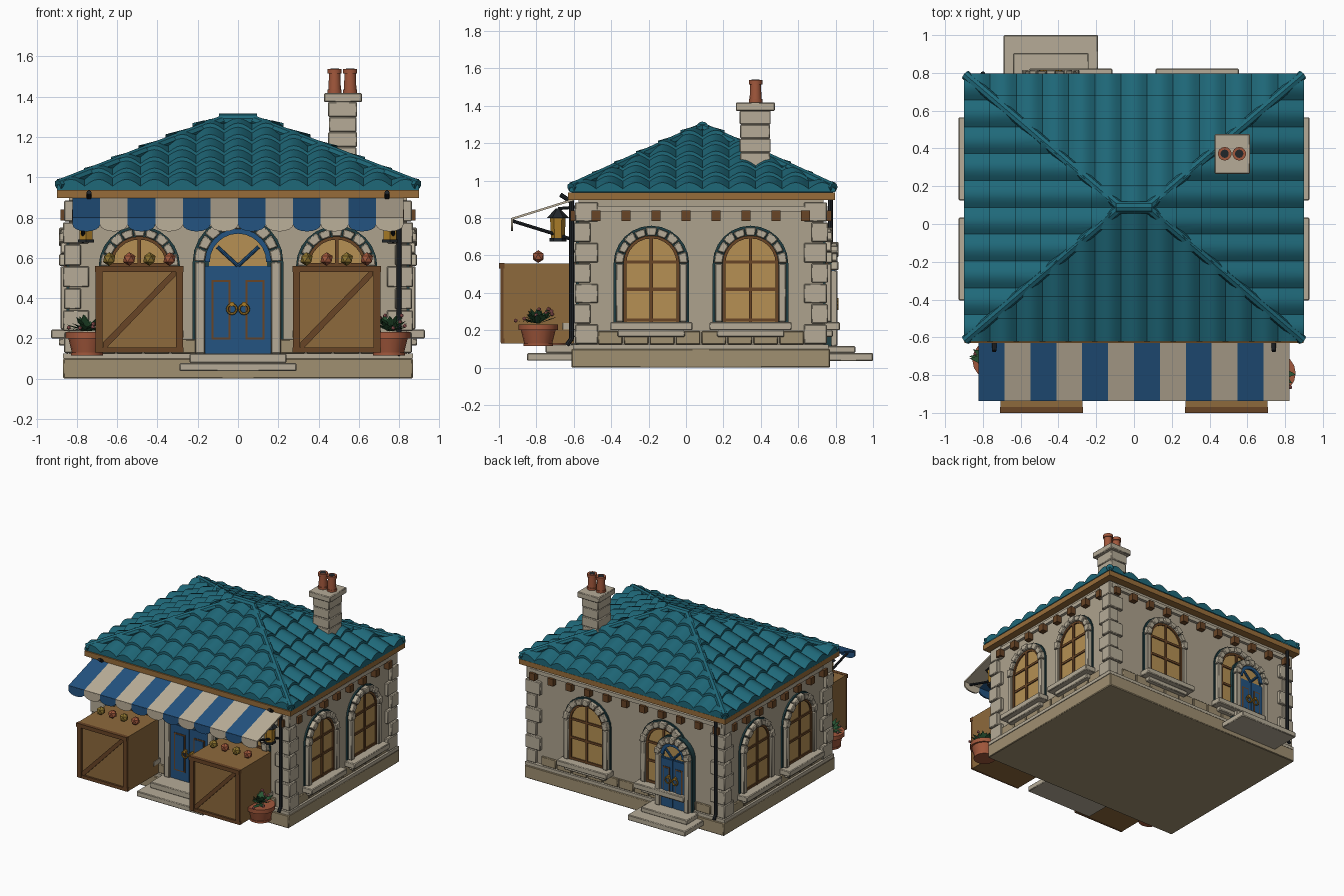
import bpy, bmesh, random
from math import sin, cos, pi, radians
from mathutils import Matrix, Vector

if "Cube" in bpy.data.objects:
    bpy.data.objects.remove(bpy.data.objects["Cube"])

random.seed(4)
T, I = Matrix.Translation, Matrix.Identity(4)
COL = dict(stone=(180, 170, 150), wall=(172, 161, 140), tan=(158, 142, 112), roof=(36, 104, 120),
           wood=(140, 105, 62), dark=(104, 70, 42), fascia=(150, 108, 60), glass=(180, 143, 84),
           blue=(40, 84, 128), cream=(186, 174, 152), terra=(160, 88, 62), leaf=(46, 88, 56),
           iron=(38, 42, 46), brass=(170, 125, 45), olive=(140, 115, 50), pink=(190, 110, 110),
           teal=(38, 66, 70))
parts = {}


def part(name, col):
    return parts.setdefault(name, (bmesh.new(), col))[0]


# ---- primitives; d = distance outward from a wall (local -y)
def box(bm, M, u0, u1, d0, d1, z0, z1):
    c = T(((u0 + u1) / 2, -(d0 + d1) / 2, (z0 + z1) / 2))
    bmesh.ops.create_cube(bm, size=1, matrix=M @ c @ Matrix.Diagonal((u1 - u0, d1 - d0, z1 - z0, 1)))


def prism(bm, M, pts, d0, d1):
    a, b = [[bm.verts.new(M @ Vector((u, -d, z))) for u, z in pts] for d in (d0, d1)]
    n = len(pts)
    bm.faces.new(a)
    bm.faces.new(b[::-1])
    for i in range(n):
        bm.faces.new((a[i], b[i], b[(i + 1) % n], a[(i + 1) % n]))


def rod(bm, p, q, r, r2=None, seg=8, M=I):
    p, q = M @ Vector(p), M @ Vector(q)
    R = (q - p).to_track_quat('Z', 'Y').to_matrix().to_4x4()
    bmesh.ops.create_cone(bm, cap_ends=True, segments=seg, radius1=r, radius2=r if r2 is None else r2,
                          depth=(q - p).length, matrix=T((p + q) / 2) @ R)


def arch(u, hw, z0, zs, n=12):
    return [(u - hw, z0), (u + hw, z0)] + [(u + hw * cos(pi * i / n), zs + hw * sin(pi * i / n)) for i in range(n + 1)]


def ring(bm, M, u, r0, r1, zs, d0, d1, n, gap=0.0, alt=0.0):
    for i in range(n):
        a, b = pi * i / n + gap, pi * (i + 1) / n - gap
        e = r1 + (alt if i % 2 == 0 else 0)
        prism(bm, M, [(u + r * cos(t), zs + r * sin(t)) for r, t in ((r0, a), (e, a), (e, b), (r0, b))],
              d0, d1 + alt * (i % 2 == 0))


def surround(M, u, hw, fw, z0, zs, d0, d1):
    bm = part('arch_stones', 'stone')
    ring(bm, M, u, hw, hw + fw, zs, d0, d1, 9, .015, .006)
    for s in (-1, 1):
        a, b = sorted((u + s * hw, u + s * (hw + fw)))
        box(bm, M, a, b, d0, d1, z0, zs)
    prism(part('arch_backing', 'teal'), M, arch(u, hw + fw + .012, z0, zs), 0, d0 + .012)


def window(M, u):
    hw, z0, zs = .15, .245, .557
    surround(M, u, hw, .04, z0, zs, 0, .042)
    prism(part('window_glass', 'glass'), M, arch(u, hw, z0, zs), 0, .016)
    bm = part('window_bars', 'dark')
    ring(bm, M, u, hw - .016, hw, zs, 0, .026, 12)
    for a, b in ((-hw, -hw + .016), (-.009, .009), (hw - .016, hw)):
        box(bm, M, u + a, u + b, 0, .026, z0, zs + (hw - .01 if abs(a) < .02 else 0))
    for z in (.255, .42, .565):
        box(bm, M, u - hw, u + hw, 0, .024, z - .009, z + .009)
    sill = part('window_sills', 'stone')
    box(sill, M, u - .22, u + .22, 0, .088, .2, .243)
    box(sill, M, u - .18, u + .18, 0, .05, .165, .2)


def door(M, u, hw, fw, z0, zs, d):
    surround(M, u, hw, fw, z0, zs, d, d + .045)
    prism(part('door_glass', 'glass'), M, arch(u, hw - .02, z0, zs), 0, d + .018)
    bm = part('doors', 'blue')
    ring(bm, M, u, hw - .025, hw, zs, d, d + .032, 12)
    box(bm, M, u - hw, u + hw, d, d + .022, z0, zs - .02)
    for s in (-1, 1):
        a, b = sorted((u + s * .004, u + s * hw))
        box(bm, M, a, b, d, d + .027, z0, zs - .03)
        m, w = (a + b) / 2, (b - a) * .3
        box(part('door_panel_trim', 'dark'), M, m - w, m + w, d, d + .031, z0 + .07, zs - .09)
        box(bm, M, m - w + .01, m + w - .01, d, d + .034, z0 + .08, zs - .1)
        rod(bm, (u, -d - .025, zs - .02), (u + s * hw * .62, -d - .025, zs + hw * .45), .009, M=M)
        h = part('door_handles', 'brass')
        hp = [(u + s * .03 + .024 * cos(k * pi / 5), -d - .045, z0 + .22 + .024 * sin(k * pi / 5)) for k in range(11)]
        for p, q in zip(hp, hp[1:]):
            rod(h, p, q, .006, seg=6, M=M)
        rod(h, (u + s * .03, -d - .02, z0 + .245), (u + s * .03, -d - .05, z0 + .245), .012, M=M)


# ---- body, plinth and steps
box(part('plinth', 'tan'), I, -.868, .868, -.77, .612, 0, .1)
box(part('plinth_course', 'stone'), I, -.868, .868, -.762, .604, .1, .125)
box(part('walls', 'wall'), I, -.84, .84, -.735, .575, .1, .9)
st = part('steps', 'stone')
box(st, I, -.29, .29, .58, .85, .037, .078)
box(st, I, -.24, .24, .58, .75, .078, .125)
box(st, I, -.69, -.19, -1, -.74, .035, .078)
box(st, I, -.64, -.24, -.905, -.74, .078, .115)

# ---- per-wall details: windows, corbels, mouldings, stone course
F, B = T((0, -.575, 0)), T((0, .735, 0)) @ Matrix.Rotation(pi, 4, 'Z')
R = T((.84, .08, 0)) @ Matrix.Rotation(pi / 2, 4, 'Z')
L = T((-.84, .08, 0)) @ Matrix.Rotation(-pi / 2, 4, 'Z')
for M, half, wins, n in ((F, .84, (-.49, .49), 11), (B, .84, (-.335, .335), 11),
                         (R, .655, (-.265, .265), 8), (L, .655, (-.265, .265), 8)):
    for u in wins:
        window(M, u)
    box(part('cornice', 'stone'), M, -half, half, 0, .022, .835, .865)
    for i in range(n):
        u = (i - (n - 1) / 2) * .16
        box(part('corbels', 'dark'), M, u - .024, u + .024, 0, .042, .785, .84)
        w = (2 * half - .2) / n / 2
        u = (2 * i - n + 1) * w
        box(part('stone_course', 'tan'), M, u - w + .004, u + w - .004, 0, .016, .125, .195)
door(F, 0, .165, .048, .125, .58, 0)
door(B, .44, .105, .042, .115, .52, .03)

# ---- corner quoins
for sx in (-1, 1):
    for y, sy in ((-.6, 1), (.76, -1)):
        for i in range(7):
            a, b = (.13, .09) if i % 2 else (.09, .13)
            o = 0 if i % 2 else .006
            x0, x1 = sorted((sx * (.87 - o), sx * (.87 - a)))
            y0, y1 = sorted((y + sy * o, y + sy * b))
            box(part('quoins', 'stone'), I, x0, x1, -y1, -y0, .127 + i * .109, .23 + i * .109)

# ---- roof: fascia, solid core, barrel tiles trimmed at the hips, ridge caps
box(part('fascia', 'fascia'), I, -.898, .898, -.796, .63, .896, .936)
core = part('roof_core', 'roof')
for x, y, z in [(sx * .89, y, .936) for sx in (-1, 1) for y in (-.615, .79)] + [(-.09, .088, 1.27), (.09, .088, 1.27)]:
    core.verts.new((x, y, z))
bmesh.ops.convex_hull(core, input=core.verts[:])


def tiles(name, M, half, top, run, cols, rows=6, rise=.335, seg=6):
    bm, w = part(name, 'roof'), 2 * half / cols
    for r in range(rows):
        for c in range(cols):
            ends = []
            for t, lift, k in ((r / rows, .018, 1.0), (min(1, (r + 1.15) / rows), .0, .85)):
                ends.append([bm.verts.new((-half + w * (c + s / seg), t * run,
                             .938 + t * rise + lift + .034 * k * sin(pi * s / seg))) for s in range(seg + 1)])
            a, b = ends
            lo = [bm.verts.new(v.co - Vector((0, 0, .018))) for v in (a[-1], a[0])]
            bm.faces.new(a + lo)
            for s in range(seg):
                bm.faces.new((a[s], a[s + 1], b[s + 1], b[s]))
    for s in (-1, 1):
        bmesh.ops.bisect_plane(bm, geom=bm.verts[:] + bm.edges[:] + bm.faces[:], plane_co=(s * half, 0, 0),
                               plane_no=(s * run, half - top, 0), clear_outer=True)
    bm.transform(M)


def turn(x, y, deg):
    return T((x, y, 0)) @ Matrix.Rotation(radians(deg), 4, 'Z')


tiles('roof_tiles_front', turn(0, -.622, 0), .9, .09, .71, 13)
tiles('roof_tiles_back', turn(0, .798, 180), .9, .09, .71, 13)
tiles('roof_tiles_right', turn(.9, .088, 90), .71, 0, .81, 10)
tiles('roof_tiles_left', turn(-.9, .088, -90), .71, 0, .81, 10)
caps = part('roof_ridge_caps', 'roof')
for sx in (-1, 1):
    for y in (-.615, .79):
        rod(caps, (sx * .893, y, .962), (sx * .07, .088, 1.285), .026)
rod(caps, (-.095, .088, 1.283), (.095, .088, 1.283), .033, seg=10)

# ---- chimney
ch = part('chimney', 'stone')
for i in range(5):
    o = .003 * (i % 2)
    box(ch, I, .448 + o, .592 - o, -.453 + o, -.287 - o, 1.0 + i * .075, 1.075 + i * .075)
box(ch, I, .427, .615, -.476, -.266, 1.373, 1.418)
for x in (.48, .557):
    p = part('chimney_pots', 'terra')
    rod(p, (x, .372, 1.41), (x, .372, 1.53), .033, .028, 14)
    rod(p, (x, .372, 1.515), (x, .372, 1.538), .036, seg=14)
    rod(p, (x, .372, 1.418), (x, .372, 1.435), .036, seg=14)
    rod(part('flue_holes', 'iron'), (x, .372, 1.53), (x, .372, 1.5395), .022, seg=14)

# ---- striped awning with scalloped valance
w = .137
side = Matrix.Rotation(pi / 2, 4, 'Z')   # local u runs along +y, depth along +x
for i in range(12):
    bm = part(*(('awning_cream', 'cream') if i % 2 else ('awning_blue', 'blue')))
    x = -.822 + i * w
    prism(bm, side, [(-.6, .905), (-.935, .80), (-.935, .788), (-.6, .893)], x, x + w)
    prism(bm, I, [(x, .797), (x + w, .797)] + [(x + w / 2 + w / 2 * cos(pi * k / 8), .765 - .034 * sin(pi * k / 8))
                                              for k in range(9)], .925, .936)
iron = part('awning_arms', 'iron')
for s in (-1, 1):
    rod(iron, (s * .77, -.93, .785), (s * .77, -.59, .68), .009)
    rod(iron, (s * .74, -.61, .885), (s * .74, -.672, .925), .012)

    # lanterns
    c = s * .755
    rod(part('lantern_glass', 'brass'), (c, -.685, .69), (c, -.685, .8), .036, .042, 6)
    lf = part('lantern_frames', 'iron')
    rod(lf, (c, -.685, .8), (c, -.685, .85), .06, .012, 6)
    rod(lf, (c, -.685, .675), (c, -.685, .692), .045, seg=6)
    rod(lf, (c, -.685, .85), (c, -.57, .86), .008)

    # market stalls with produce
    m = s * .49
    box(part('stall_crates', 'wood'), I, m - .218, m + .218, .6, .975, .13, .558)
    fr = part('stall_frames', 'dark')
    for a in (-.2, .2):
        box(fr, I, m + a - .018, m + a + .018, .97, .993, .135, .555)
    box(fr, I, m - .22, m + .22, .97, 1.0, .53, .56)
    box(fr, I, m - .22, m + .22, .97, .99, .13, .155)
    prism(fr, I, [(m - .18, .155), (m - .16, .155), (m + .18, .51), (m + .18, .53), (m + .16, .53), (m - .18, .18)], .97, .985)
    for i in range(4):
        fruit = part(*(('red_fruit', 'terra') if i % 2 else ('green_fruit', 'olive')))
        bmesh.ops.create_icosphere(fruit, subdivisions=1, radius=.034, matrix=T((m - .15 + i * .1, -.79, .594)))

    # potted plants
    x, y = s * .75, -.79 if s > 0 else -.72
    p = part('plant_pots', 'terra')
    rod(p, (x, y, .118), (x, y, .21), .072, .095, 16)
    rod(p, (x, y, .2), (x, y, .232), .106, seg=16)
    rod(p, (x, y, .115), (x, y, .13), .08, seg=16)
    lv = part('plant_leaves', 'leaf')
    for k in range(44):
        a, up, ln = random.uniform(0, 2 * pi), random.uniform(.1, 1.2), random.uniform(.08, .13)
        d = Vector((cos(a) * cos(up), sin(a) * cos(up), sin(up) * .75)) * ln
        o, n = Vector((x, y, .235)), Vector((-sin(a), cos(a), 0)) * .02
        v = [lv.verts.new(q) for q in (o, o + d * .6 + n, o + d, o + d * .6 - n)]
        lv.faces.new(v)
        if k % 6 == 0:
            bmesh.ops.create_icosphere(part('flowers', 'pink'), subdivisions=1, radius=.011, matrix=T(o + d))

# ---- drainpipes
dp = part('drainpipes', 'iron')
for x, y, s in ((.80, -.612, -1), (-.80, .772, 1)):
    rod(dp, (x, y, .15), (x, y, .9), .013)
    rod(dp, (x, y, .155), (x, y + s * .025, .12), .013)

# ---- turn every part into an object
mats = {}
for k, c in COL.items():
    mats[k] = bpy.data.materials.new(k)
    mats[k].diffuse_color = [(v / 255) ** 2.2 for v in c] + [1]
for name, (bm, col) in parts.items():
    if not name.startswith('roof_tiles'):
        bmesh.ops.recalc_face_normals(bm, faces=bm.faces[:])
    else:
        for f in bm.faces:
            f.normal_update()
            if f.normal.z < -.01:
                f.normal_flip()
    me = bpy.data.meshes.new(name)
    bm.to_mesh(me)
    bm.free()
    ob = bpy.data.objects.new(name, me)
    me.materials.append(mats[col])
    bpy.context.collection.objects.link(ob)
    ob.select_set(True)
    bpy.context.view_layer.objects.active = ob
    if name in ('quoins', 'steps', 'window_sills', 'stone_course', 'plinth', 'arch_stones', 'chimney'):
        bv = ob.modifiers.new('soft_edges', 'BEVEL')
        bv.width, bv.segments = .005, 1
bpy.ops.object.shade_smooth_by_angle(angle=radians(35))

for m in bpy.data.materials:
    if m.users and not m.is_grease_pencil:
        m.use_nodes = True
        m.node_tree.nodes["Principled BSDF"].inputs["Base Color"].default_value = m.diffuse_color
